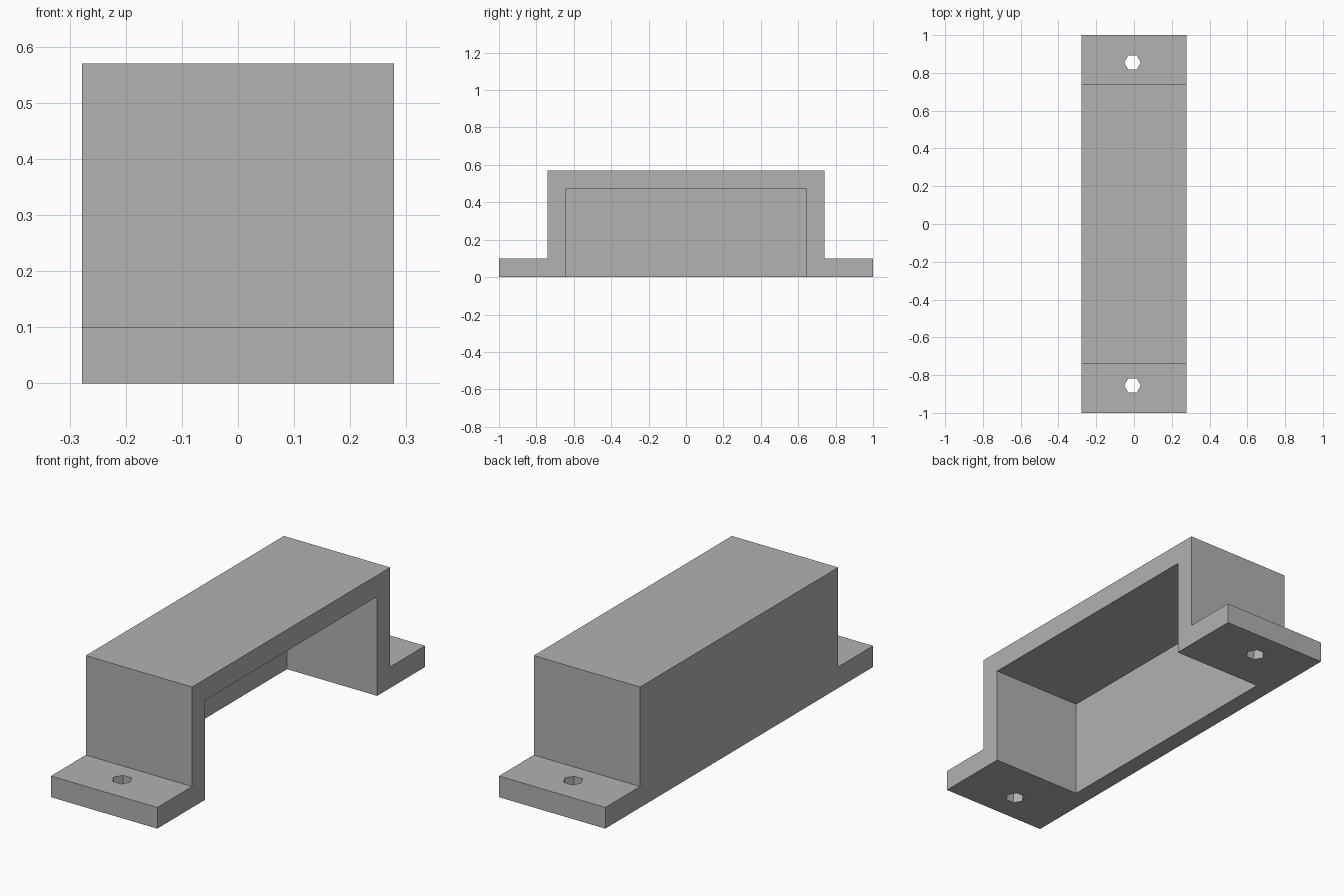
import bpy
import bmesh
from math import pi
from mathutils import Matrix, Vector

cube = bpy.data.objects.get("Cube")
if cube:
    bpy.data.objects.remove(cube, do_unlink=True)

HALF_W, HALF_L, BODY_L = 0.278, 1.0, 0.74
HEIGHT, FLANGE_T = 0.57, 0.10
CAVITY_L, CAVITY_H, CAVITY_BACK = 0.643, 0.47, -0.194

grey = bpy.data.materials.new("light_grey")
grey.use_nodes = True
grey.diffuse_color = (0.445, 0.445, 0.445, 1)
grey.node_tree.nodes["Principled BSDF"].inputs["Base Color"].default_value = grey.diffuse_color


def make_object(name, bm):
    bmesh.ops.recalc_face_normals(bm, faces=bm.faces)
    mesh = bpy.data.meshes.new(name)
    bm.to_mesh(mesh)
    bm.free()
    mesh.materials.append(grey)
    obj = bpy.data.objects.new(name, mesh)
    bpy.context.collection.objects.link(obj)
    return obj


def cut(target, cutter):
    mod = target.modifiers.new(cutter.name, 'BOOLEAN')
    mod.operation = 'DIFFERENCE'
    mod.solver = 'EXACT'
    mod.object = cutter
    cutter.hide_render = True
    cutter.hide_set(True)


# Stepped housing: half profile mirrored, then extruded across the width
half = [(HALF_L, 0), (HALF_L, FLANGE_T), (BODY_L, FLANGE_T), (BODY_L, HEIGHT)]
profile = half + [(-y, z) for y, z in reversed(half)]
bm = bmesh.new()
face = bm.faces.new([bm.verts.new((-HALF_W, y, z)) for y, z in profile])
side = bmesh.ops.extrude_face_region(bm, geom=[face])["geom"]
bmesh.ops.translate(bm, vec=(2 * HALF_W, 0, 0),
                    verts=[v for v in side if isinstance(v, bmesh.types.BMVert)])
housing = make_object("bracket_housing", bm)

# Cavity open below and on one long side
low = Vector((CAVITY_BACK, -CAVITY_L, -0.1))
high = Vector((HALF_W + 0.1, CAVITY_L, CAVITY_H))
bm = bmesh.new()
bmesh.ops.create_cube(bm, size=1, matrix=Matrix.Translation((low + high) / 2)
                      @ Matrix.Diagonal((*(high - low), 1)))
cut(housing, make_object("cavity_cutter", bm))

# Hexagonal screw hole in each flange
for end, y in (("front", -0.855), ("back", 0.855)):
    bm = bmesh.new()
    bmesh.ops.create_cone(bm, cap_ends=True, segments=6, radius1=0.044, radius2=0.044,
                          depth=0.4, matrix=Matrix.Translation((-0.008, y, FLANGE_T / 2))
                          @ Matrix.Rotation(pi / 2, 4, 'Z'))
    cut(housing, make_object(end + "_screw_hole_cutter", bm))
